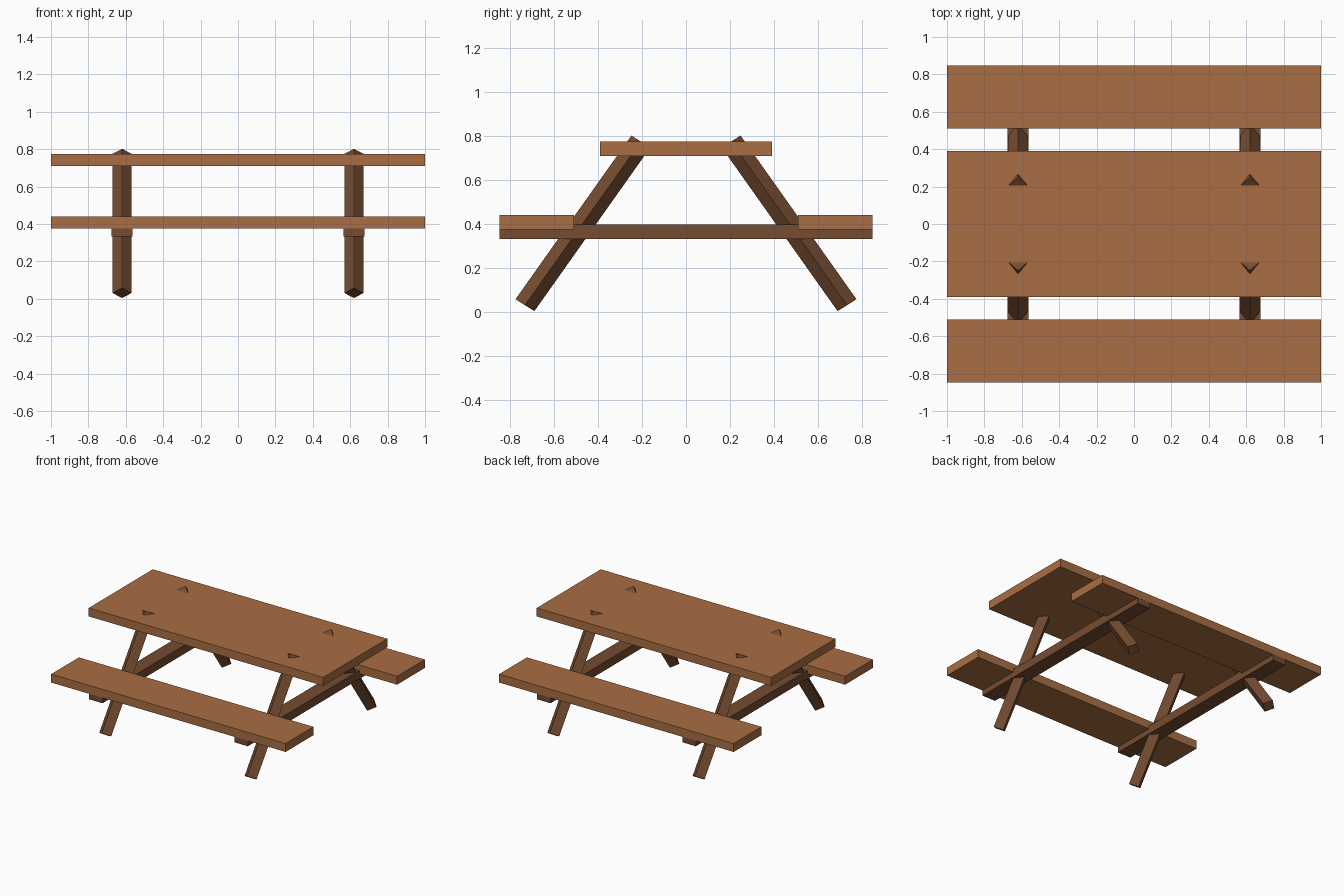
import bpy, bmesh
from mathutils import Vector

if "Cube" in bpy.data.objects:
    bpy.data.objects.remove(bpy.data.objects["Cube"])


def material(name, rgb):
    m = bpy.data.materials.new(name)
    m.diffuse_color = (*rgb, 1)
    m.use_nodes = True
    m.node_tree.nodes["Principled BSDF"].inputs["Base Color"].default_value = m.diffuse_color
    return m


plank_wood = material("warm plank wood", (0.40, 0.155, 0.056))
frame_wood = material("dark frame wood", (0.18, 0.072, 0.030))


def finish(name, bm, mat):
    bmesh.ops.recalc_face_normals(bm, faces=bm.faces)
    me = bpy.data.meshes.new(name)
    bm.to_mesh(me)
    bm.free()
    me.materials.append(mat)
    ob = bpy.data.objects.new(name, me)
    bpy.context.collection.objects.link(ob)


def box(name, lo, hi, mat):
    bm = bmesh.new()
    bmesh.ops.create_cube(bm, size=1)
    lo, hi = Vector(lo), Vector(hi)
    for v in bm.verts:
        v.co = (lo + hi) / 2 + v.co * (hi - lo)
    finish(name, bm, mat)


def leg(name, x, side):
    # diamond-section post leaning in towards the tabletop
    across, along = Vector((0.051, 0, 0)), Vector((0, -side * 0.043, -0.027))
    bm = bmesh.new()
    rings = []
    for c in (Vector((x, side * 0.732, 0.031)), Vector((x, side * 0.205, 0.775))):
        rings.append([bm.verts.new(c + d) for d in (across, along, -across, -along)])
    a, b = rings
    bm.faces.new(a)
    bm.faces.new(b)
    for i in range(4):
        j = (i + 1) % 4
        bm.faces.new((a[i], a[j], b[j], b[i]))
    finish(name, bm, frame_wood)


# tabletop
box("tabletop", (-1, -0.39, 0.71), (1, 0.39, 0.775), plank_wood)

# benches
for side, label in ((-1, "front"), (1, "back")):
    y0, y1 = sorted((side * 0.51, side * 0.848))
    box(label + "_bench", (-1, y0, 0.375), (1, y1, 0.44), plank_wood)

# cross beams and legs
for x, end in ((-0.62, "left"), (0.62, "right")):
    box(end + "_cross_beam", (x - 0.057, -0.847, 0.332), (x + 0.057, 0.847, 0.398), frame_wood)
    for side, label in ((-1, "front"), (1, "back")):
        leg(f"{label}_{end}_leg", x, side)
